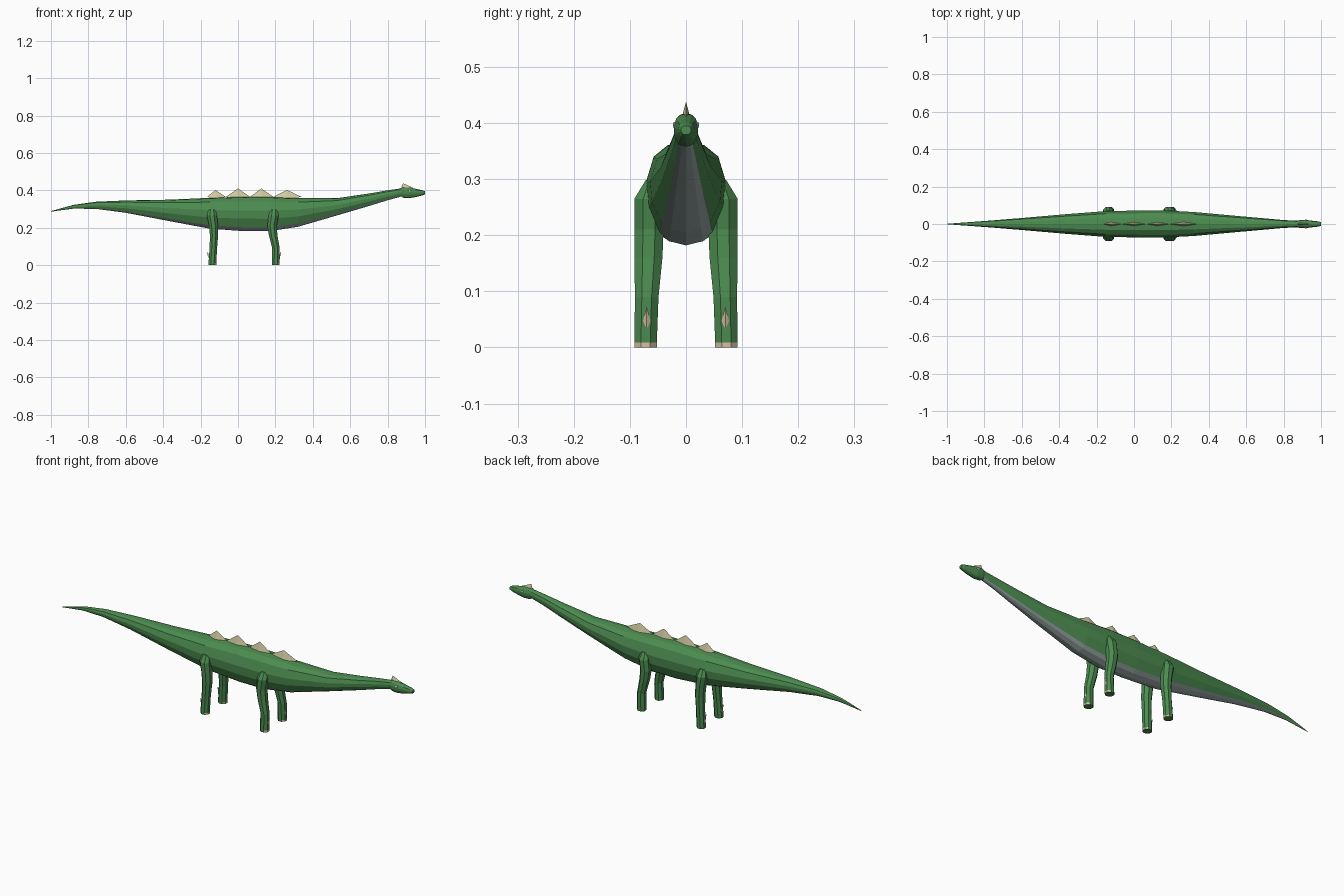
import bpy, bmesh, math
from mathutils import Vector

if "Cube" in bpy.data.objects:
    bpy.data.objects.remove(bpy.data.objects["Cube"])


def material(name, rgb):
    m = bpy.data.materials.new(name)
    m.diffuse_color = (*rgb, 1)
    m.use_nodes = True
    m.node_tree.nodes["Principled BSDF"].inputs["Base Color"].default_value = m.diffuse_color
    return m


GREEN = material("skin green", (0.072, 0.26, 0.08))
GREY = material("belly grey", (0.36, 0.44, 0.43))
CREAM = material("plate cream", (0.66, 0.61, 0.37))
CLAW = material("claw tan", (0.66, 0.52, 0.36))
WHITE = material("eye white", (0.75, 0.78, 0.75))


def finish(name, bm, mats):
    bmesh.ops.recalc_face_normals(bm, faces=bm.faces)
    me = bpy.data.meshes.new(name)
    bm.to_mesh(me)
    bm.free()
    for m in mats:
        me.materials.append(m)
    ob = bpy.data.objects.new(name, me)
    bpy.context.collection.objects.link(ob)
    return ob


def loft(name, rings, mats, rule=None):
    """Skin closed rings of points; rule(ring, side) picks the material."""
    bm = bmesh.new()
    vs = [[bm.verts.new(p) for p in r] for r in rings]
    n = len(vs[0])
    for i in range(len(vs) - 1):
        for j in range(n):
            k = (j + 1) % n
            f = bm.faces.new((vs[i][j], vs[i][k], vs[i + 1][k], vs[i + 1][j]))
            if rule:
                f.material_index = rule(i, j)
    bm.faces.new(vs[0])
    bm.faces.new(vs[-1])
    return finish(name, bm, mats)


def spike(name, base, tip, mat):
    """Pyramid from a base outline to a tip."""
    bm = bmesh.new()
    b = [bm.verts.new(p) for p in base]
    t = bm.verts.new(tip)
    bm.faces.new(b)
    for i in range(len(b)):
        bm.faces.new((b[i], b[(i + 1) % len(b)], t))
    return finish(name, bm, [mat])


# Half cross-section from spine to belly: width factor, height factor
HALF = [(0, 1), (.45, .97), (.8, .86), (1, .60), (.95, .36), (.67, .11), (.42, .04), (0, 0)]
SECTION = HALF + [(-y, z) for y, z in HALF[-2:0:-1]]


def body_ring(x, top, bottom, w):
    return [(x, y * w, bottom + z * (top - bottom)) for y, z in SECTION]


# Body with neck and tail: x, top, bottom, half width
BODY = [
    (-1.0, .289, .286, .001), (-.95, .303, .293, .005), (-.88, .322, .302, .010),
    (-.76, .339, .301, .019), (-.6, .346, .280, .032), (-.37, .350, .236, .052),
    (-.15, .360, .195, .069), (.03, .366, .182, .072), (.17, .365, .182, .072),
    (.32, .358, .205, .064), (.53, .358, .266, .045), (.70, .383, .316, .030),
    (.80, .400, .347, .021), (.89, .413, .371, .017),
]
loft("body", [body_ring(*s) for s in BODY], [GREEN, GREY],
     lambda i, j: 1 if 5 <= j <= 8 else 0)

# Head
HEAD = [(.865, .410, .372, .013), (.885, .417, .360, .021), (.915, .416, .358, .022),
        (.95, .408, .364, .018), (.985, .401, .373, .014), (1.0, .395, .379, .009)]
loft("head", [body_ring(*s) for s in HEAD], [GREEN])

# Eyes
for s in (-1, 1):
    bm = bmesh.new()
    bmesh.ops.create_uvsphere(bm, u_segments=8, v_segments=6, radius=1)
    for v in bm.verts:
        v.co = Vector((.918 + v.co.x * .006, s * .0205 + v.co.y * .003, .397 + v.co.z * .005))
    finish("eye", bm, [WHITE])

# Head horn
spike("head_horn", [(.872, 0, .411), (.895, .008, .408), (.94, 0, .412), (.895, -.008, .408)],
      (.882, 0, .438), CREAM)

# Back plates: start, end, peak x, peak z
for a, b, px, pz in [(-.165, -.065, -.12, .402), (-.065, .065, 0, .410),
                     (.065, .19, .125, .410), (.19, .34, .262, .402)]:
    spike("back_plate", [(a, 0, .365), (px, .012, .353), (b, 0, .365), (px, -.012, .353)],
          (px, 0, pz), CREAM)

# Legs: z, centre x, x radius, centre y, y radius
FRONT = [(0, .202, .021, .072, .020), (.009, .202, .021, .072, .020), (.09, .203, .020, .070, .021),
         (.16, .188, .023, .067, .025), (.21, .182, .025, .066, .026),
         (.265, .190, .027, .065, .027), (.298, .192, .018, .060, .012)]
HIND = [(0, -.137, .021, .072, .020), (.009, -.137, .021, .072, .020), (.09, -.132, .020, .070, .021),
        (.16, -.128, .022, .067, .025), (.21, -.131, .024, .066, .026),
        (.265, -.139, .027, .065, .027), (.298, -.139, .018, .060, .012)]


def leg_ring(s, z, cx, rx, cy, ry):
    k = 1 / math.cos(math.pi / 8)
    angles = [math.pi * (2 * i + 1) / 8 for i in range(8)]
    return [(cx + rx * k * math.cos(a), s * (cy + ry * k * math.sin(a)), z) for a in angles]


for name, legs, d in (("front_leg", FRONT, 1), ("hind_leg", HIND, -1)):
    for s in (-1, 1):
        # toe nails are the front faces of the lowest band
        loft(name, [leg_ring(s, *r) for r in legs], [GREEN, CLAW],
             lambda i, j: 1 if i == 0 and j in (6, 7, 0) else 0)
        # upturned spur on the outer end of the leg
        x, y = legs[0][1] + d * .0195, s * .070
        spike("leg_spur", [(x, y, .024), (x, y - .008, .042), (x, y, .058), (x, y + .008, .042)],
              (x + d * .009, y, .073), CLAW)
